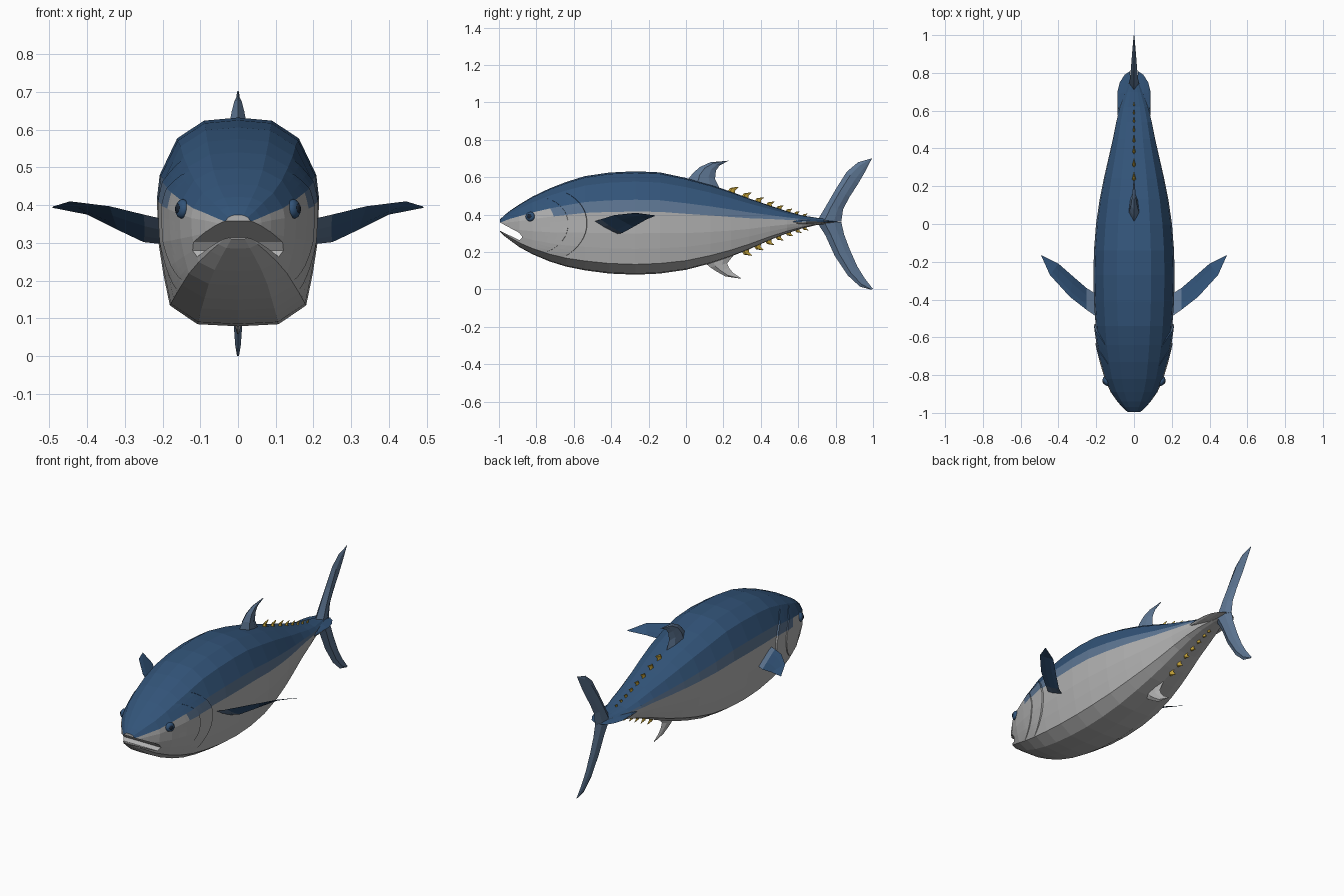
import bpy, bmesh, math
from mathutils import Vector

if "Cube" in bpy.data.objects:
    bpy.data.objects.remove(bpy.data.objects["Cube"])


def mat(name, rgb):
    m = bpy.data.materials.new(name)
    m.diffuse_color = (*rgb, 1)
    m.use_nodes = True
    m.node_tree.nodes["Principled BSDF"].inputs["Base Color"].default_value = m.diffuse_color
    return m


MATS = [mat("dark_blue", (0.032, 0.088, 0.19)), mat("steel_blue", (0.11, 0.18, 0.29)),
        mat("silver_grey", (0.45, 0.45, 0.45)), mat("finlet_yellow", (0.55, 0.36, 0.04)),
        mat("pupil_black", (0.012, 0.02, 0.035))]
BLUE, STEEL, GREY, YELLOW, BLACK = range(5)


def make(name, verts, faces, rule, recalc=True):
    """Mesh object whose face colours come from rule(face)."""
    bm = bmesh.new()
    vs = [bm.verts.new(v) for v in verts]
    for f in faces:
        bm.faces.new([vs[i] for i in f])
    bmesh.ops.remove_doubles(bm, verts=bm.verts, dist=1e-5)
    if recalc:
        bmesh.ops.recalc_face_normals(bm, faces=bm.faces)
    bm.faces.ensure_lookup_table()
    for f in bm.faces:
        f.material_index = rule(f) if callable(rule) else rule
    me = bpy.data.meshes.new(name)
    bm.to_mesh(me)
    bm.free()
    for m in MATS:
        me.materials.append(m)
    ob = bpy.data.objects.new(name, me)
    bpy.context.collection.objects.link(ob)
    return ob


def loft(rings):
    n = len(rings[0])
    verts = [p for r in rings for p in r]
    faces = [(a * n + i, a * n + (i + 1) % n, (a + 1) * n + (i + 1) % n, (a + 1) * n + i)
             for a in range(len(rings) - 1) for i in range(n)]
    faces += [tuple(range(n)), tuple(range((len(rings) - 1) * n, len(rings) * n))]
    return verts, faces


# Body stations: y, half width, bottom z, top z
ST = [(-.995, .035, .310, .374), (-.97, .062, .285, .398), (-.94, .088, .262, .422),
      (-.89, .124, .226, .455), (-.82, .155, .188, .497), (-.73, .177, .150, .540),
      (-.64, .193, .122, .575), (-.54, .203, .102, .606), (-.41, .212, .085, .625),
      (-.27, .215, .079, .632), (-.14, .212, .085, .626), (0, .201, .105, .596),
      (.13, .182, .139, .560), (.24, .160, .176, .523), (.34, .137, .216, .486),
      (.45, .112, .265, .448), (.54, .094, .300, .418), (.62, .074, .326, .396),
      (.70, .045, .345, .383), (.77, .018, .351, .376)]
# Half cross-section: width fraction, height fraction, top to bottom
PROF = [(0, 1), (.42, .97), (.75, .8), (.965, .45), (1, .22), (.98, -.2),
        (.92, -.5), (.84, -.8), (.5, -.98), (0, -1)]


def station(y):
    for a, b in zip(ST, ST[1:]):
        if y <= b[0]:
            k = (y - a[0]) / (b[0] - a[0])
            return [a[i] + k * (b[i] - a[i]) for i in range(1, 4)]
    return ST[-1][1:]


def skin(y, p, sx=1):
    w, lo, hi = station(y)
    return Vector((sx * w * p[0], y, (lo + hi) / 2 + p[1] * (hi - lo) / 2))


def skin_colour(f):
    c = f.calc_center_median()
    _, lo, hi = station(c.y)
    t = (c.z - (lo + hi) / 2) / ((hi - lo) / 2)
    if t > .43:
        return BLUE
    return STEEL if t > .22 and -.72 < c.y < .7 else GREY


# Body
rings = [[skin(s[0], p) for p in PROF] + [skin(s[0], p, -1) for p in PROF[-2:0:-1]] for s in ST]
body = make("body", *loft(rings), skin_colour)

# Open mouth cut as a wedge
wedge = [(-1.05, .388), (-.89, .302), (-.875, .28), (-.89, .263), (-1.05, .341)]
cutter = make("mouth_cutter", *loft([[(x, y, z) for y, z in wedge] for x in (-.3, .3)]), GREY)
cutter.hide_render = True
mod = body.modifiers.new("mouth", "BOOLEAN")
mod.operation, mod.solver, mod.object = "DIFFERENCE", "EXACT", cutter
bpy.context.view_layer.objects.active = body
bpy.ops.object.modifier_apply(modifier="mouth")
bpy.data.objects.remove(cutter)

# Gill covers: two overlapping plates per side with a curved rear edge
fine = []
for a, b in zip(PROF[2:8], PROF[3:8]):
    fine += [(a[0] + (b[0] - a[0]) * k / 3, a[1] + (b[1] - a[1]) * k / 3) for k in range(3)]
fine.append(PROF[7])
for label, front, rear, lift in (("gill_cover", -.8, -.53, .045), ("cheek_plate", -.82, -.63, .055)):
    for side, sx in (("left", 1), ("right", -1)):
        rows = []
        for p in fine:
            end = rear - .2 * p[1] ** 2
            edge = 1 - abs(p[1] / .8) ** 4
            row = []
            for k in range(9):
                v = skin(front + (end - front) * k / 8, p, sx)
                v.x *= 1 + lift * edge * k / 8
                row.append(v)
            v = skin(end + .004, p, sx)
            v.x *= .96
            rows.append(row + [v])
        n = 10
        faces = [(a * n + i, a * n + i + 1, a * n + n + i + 1, a * n + n + i)[::-sx]
                 for a in range(len(rows) - 1) for i in range(n - 1)]
        ob = make(label + "_" + side, [v for r in rows for v in r], faces, skin_colour, False)
        if sum(q.normal.x for q in ob.data.polygons) * sx < 0:
            ob.data.flip_normals()


def fin(name, lead, trail, thick, normal=(1, 0, 0), rule=STEEL):
    """Lens-section fin lofted between a leading and a trailing edge."""
    normal = Vector(normal).normalized()
    rings = []
    for i, (a, b) in enumerate(zip(lead, trail)):
        a, b = [Vector(p) if len(p) == 3 else Vector((0, *p)) for p in (a, b)]
        th = thick * (1 - .9 * i / (len(lead) - 1))
        m, q = a.lerp(b, .3), a.lerp(b, .7)
        rings.append([a, m + normal * th, q + normal * th * .7, b,
                      q - normal * th * .7, m - normal * th])
    return make(name, *loft(rings), rule)


# Tail fin lobes
fin("tail_upper_lobe",
    [(.70, .365), (.745, .44), (.80, .535), (.86, .63), (.92, .68), (.99, .70)],
    [(.83, .362), (.84, .43), (.875, .495), (.92, .565), (.955, .625), (.995, .702)], .026)
fin("tail_lower_lobe",
    [(.70, .36), (.745, .29), (.795, .18), (.865, .075), (.93, .015), (.985, 0)],
    [(.83, .362), (.845, .295), (.875, .215), (.915, .125), (.955, .06), (1, .002)], .026)

# Back fin and belly fin
fin("dorsal_fin", [(.0, .575), (.04, .625), (.075, .655), (.13, .68), (.225, .688)],
    [(.19, .52), (.155, .59), (.16, .635), (.18, .663), (.23, .69)], .03)
fin("anal_fin", [(.08, .16), (.13, .118), (.165, .095), (.21, .07), (.29, .058)],
    [(.26, .19), (.22, .14), (.23, .115), (.25, .09), (.295, .06)], .022, rule=GREY)

# Side fins and tail keels
for side, sx in (("left", 1), ("right", -1)):
    m = lambda pts: [(sx * x, y, z) for x, y, z in pts]
    fin("pectoral_fin_" + side,
        m([(.185, -.50, .36), (.25, -.455, .375), (.34, -.385, .397), (.445, -.27, .41), (.488, -.175, .397)]),
        m([(.185, -.38, .295), (.25, -.34, .302), (.32, -.28, .335), (.40, -.21, .375), (.492, -.165, .393)]),
        .014, (sx * .25, -.5, .8),
        lambda f: STEEL if abs(f.calc_center_median().x) < .23 else BLUE)
    fin("tail_keel_" + side,
        m([(.02, .42, .358), (.06, .48, .36), (.085, .55, .361), (.088, .62, .362)]),
        m([(.02, .81, .362), (.05, .79, .362), (.075, .75, .362), (.088, .70, .362)]),
        .022, (0, 0, 1),
        lambda f: BLUE if f.normal.z > 0 else GREY)

# Finlets along the back and belly of the tail
for label, ys, s in (("upper", (.22, .295, .365, .425, .48, .53, .575, .62), 1),
                     ("lower", (.295, .36, .42, .475, .53, .58, .62), -1)):
    for i, y in enumerate(ys):
        k = 1 - .07 * i
        _, lo, hi = station(y + .015)
        z = hi if s > 0 else lo
        fin(f"{label}_finlet_{i + 1}",
            [(y - .005, z - s * .012), (y + .015 * k, z + s * .018 * k), (y + .055 * k, z + s * .024 * k)],
            [(y + .045 * k, z - s * .028), (y + .042 * k, z + s * .004), (y + .06 * k, z + s * .022 * k)],
            .013 * k, rule=YELLOW)

# Eyes: flattened balls with dark pupils
for side, sx in (("left", 1), ("right", -1)):
    for label, r, depth, out, c in (("eye", .026, .016, 0, BLUE), ("pupil", .013, .006, .0125, BLACK)):
        n = Vector((sx * .9, -.4, .1)).normalized()
        bpy.ops.mesh.primitive_uv_sphere_add(segments=16, ring_count=8, radius=1,
                                             location=Vector((sx * .148, -.833, .39)) + n * out)
        ob = bpy.context.object
        ob.name = f"{label}_{side}"
        ob.scale = (r, r, depth)
        ob.rotation_euler = n.to_track_quat("Z", "Y").to_euler()
        ob.data.materials.append(MATS[c])
        bpy.ops.object.shade_smooth()
